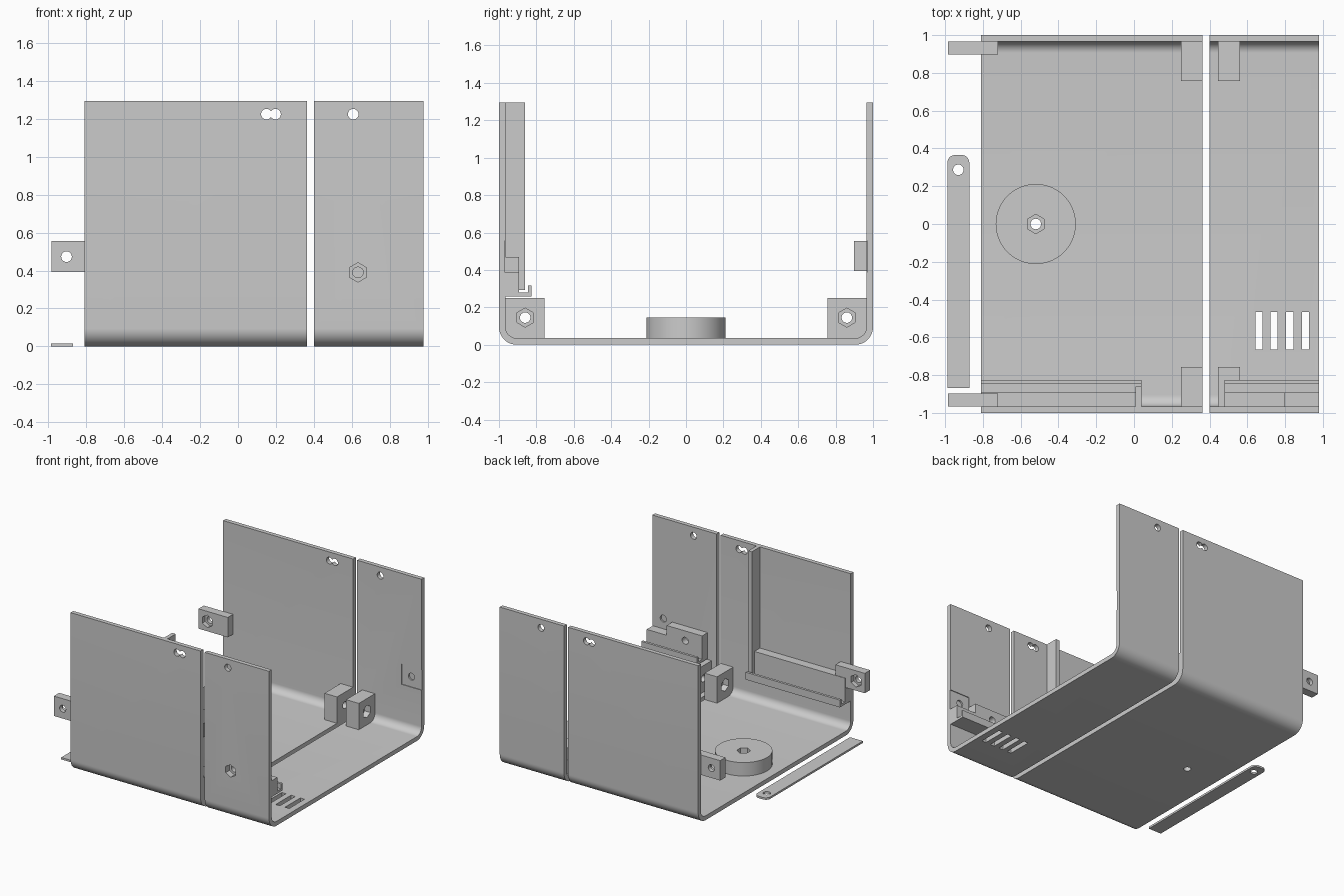
import bpy, bmesh
from math import sin, cos, pi

if "Cube" in bpy.data.objects:
    bpy.data.objects.remove(bpy.data.objects["Cube"])

grey = bpy.data.materials.new("plain_grey")
GREY = (0.6, 0.6, 0.6, 1)
grey.diffuse_color = GREY
grey.use_nodes = True
grey.node_tree.nodes["Principled BSDF"].inputs["Base Color"].default_value = GREY

HOLE, NUT, WALL, IN = 0.028, 0.051, 0.035, 0.965
PLACE = {"x": lambda p, t: (t, p[0], p[1]),
         "y": lambda p, t: (p[0], t, p[1]),
         "z": lambda p, t: (p[0], p[1], t)}


def arc(cx, cy, r, start, end, n):
    return [(cx + r * cos(start + (end - start) * i / n),
             cy + r * sin(start + (end - start) * i / n)) for i in range(n + 1)]


def ngon(cx, cy, r, n):
    return arc(cx, cy, r, pi / 2, 2.5 * pi, n)[:-1]


def rect(a0, a1, b0, b1):
    return [(a0, b0), (a1, b0), (a1, b1), (a0, b1)]


def prism(name, axis, pts, t0, t1):
    """Extrude a 2D outline along an axis."""
    bm = bmesh.new()
    lo, hi = ([bm.verts.new(PLACE[axis](p, t)) for p in pts] for t in (t0, t1))
    bm.faces.new(lo)
    bm.faces.new(hi)
    for i in range(len(pts)):
        j = (i + 1) % len(pts)
        bm.faces.new((lo[i], lo[j], hi[j], hi[i]))
    bmesh.ops.recalc_face_normals(bm, faces=bm.faces)
    mesh = bpy.data.meshes.new(name)
    bm.to_mesh(mesh)
    bm.free()
    mesh.materials.append(grey)
    ob = bpy.data.objects.new(name, mesh)
    bpy.context.collection.objects.link(ob)
    return ob


def cut(ob, *cutters):
    """Subtract (axis, outline, from, to) prisms from a part."""
    helpers = []
    for spec in cutters:
        helper = prism("cutter", *spec)
        helper.hide_render = True
        mod = ob.modifiers.new("cut", "BOOLEAN")
        mod.operation, mod.solver, mod.object = "DIFFERENCE", "EXACT", helper
        helpers.append(helper)
    ev = ob.evaluated_get(bpy.context.evaluated_depsgraph_get())
    mesh = bpy.data.meshes.new_from_object(ev)
    ob.modifiers.clear()
    ob.data = mesh
    for helper in helpers:
        bpy.data.objects.remove(helper)
    return ob


def bore(axis, a, b, t0, t1, r=HOLE, n=32):
    return (axis, ngon(a, b, r, n), t0, t1)


# Bent sheet profile: floor with two rounded bends and upright walls
R = 0.095
outer = arc(R - 1, R, R, pi, 1.5 * pi, 12) + arc(1 - R, R, R, 1.5 * pi, 2 * pi, 12)
inner = arc(1 - R, R, R - WALL, 2 * pi, 1.5 * pi, 12) + arc(R - 1, R, R - WALL, 1.5 * pi, pi, 12)
sheet = [(-1, 1.295)] + outer + [(1, 1.295), (IN, 1.295)] + inner + [(-IN, 1.295)]

# Sockets that receive the tabs of the neighbouring unit
sockets = [("y", rect(0.8, 1.1, 0.39, 0.555), *sorted((s * 0.85, s * 0.971))) for s in (-1, 1)]
blind = [bore("y", 0.885, 0.473, *sorted((s * 0.9, s * 0.985))) for s in (-1, 1)]
wall_bolt = bore("y", 0.633, 0.39, -1.1, -0.8)
wall_nut = bore("y", 0.633, 0.39, -1.1, -0.95, NUT, 6)

# Wide shell section
cut(prism("wide_shell", "x", sheet, -0.81, 0.363),
    bore("y", 0.15, 1.225, -1.1, 1.1), bore("y", 0.198, 1.225, -1.1, 1.1),
    bore("z", -0.52, 0, -0.1, 0.1))

# Narrow shell section with vent slots
vents = [("z", rect(x - 0.019, x + 0.019, -0.665, -0.467), -0.1, 0.1)
         for x in (0.662, 0.741, 0.825, 0.908)]
cut(prism("narrow_shell", "x", sheet, 0.4, 0.98),
    bore("y", 0.608, 1.225, -1.1, 1.1), wall_bolt, wall_nut, *sockets, *blind, *vents)

# Front panel rails with a retaining lip
rail = [(-0.97, 0.258), (-0.825, 0.258), (-0.825, 0.318), (-0.845, 0.318),
        (-0.845, 0.278), (-0.893, 0.278), (-0.893, 0.47), (-0.97, 0.47)]
prism("wide_rail", "x", rail, -0.81, 0.04)
cut(prism("narrow_rail", "x", rail, 0.48, 0.98), wall_bolt, wall_nut, sockets[0])

# Upright panel stop
prism("upright_rib", "z", rect(0.008, 0.04, -0.97, -0.86), 0.293, 1.295)

for side, s in (("front", -1), ("back", 1)):
    # Corner lugs joining the two sections
    y0, y1 = sorted((s * 0.757, s * 0.968))
    for name, x0, x1, n0, n1 in (("wide", 0.25, 0.363, 0.2, 0.3),
                                 ("narrow", 0.445, 0.56, 0.51, 0.6)):
        cut(prism(f"{side}_{name}_lug", "x", rect(y0, y1, 0.03, 0.25), x0, x1),
            bore("x", s * 0.86, 0.145, 0.1, 0.7),
            bore("x", s * 0.86, 0.145, n0, n1, NUT, 6))
    # Side tabs with a nut pocket on the inner face
    cut(prism(f"{side}_tab", "y", rect(-0.985, -0.72, 0.393, 0.555),
              *sorted((s * 0.897, s * 0.966))),
        bore("y", -0.905, 0.473, -1.1, 1.1),
        bore("y", -0.905, 0.473, *sorted((s * 0.8, s * 0.932)), NUT, 6))

# Round base boss
cut(prism("round_boss", "z", ngon(-0.52, 0, 0.212, 72), 0.03, 0.145),
    bore("z", -0.52, 0, -0.1, 0.3), bore("z", -0.52, 0, 0.09, 0.3, NUT, 6))

# Loose flat strip with rounded end
strip = [(-0.988, -0.867), (-0.872, -0.867)]
strip += arc(-0.912, 0.325, 0.04, 0, pi / 2, 8) + arc(-0.948, 0.325, 0.04, pi / 2, pi, 8)
cut(prism("flat_strip", "z", strip, 0, 0.016), bore("z", -0.93, 0.287, -0.1, 0.1))

# Smooth the bends and bores, keep edges crisp
bpy.ops.object.select_all(action="DESELECT")
for ob in bpy.context.collection.objects:
    if ob.type == "MESH" and ob.data.materials and ob.data.materials[0] == grey:
        ob.select_set(True)
        bpy.context.view_layer.objects.active = ob
bpy.ops.object.shade_smooth_by_angle(angle=0.5)
